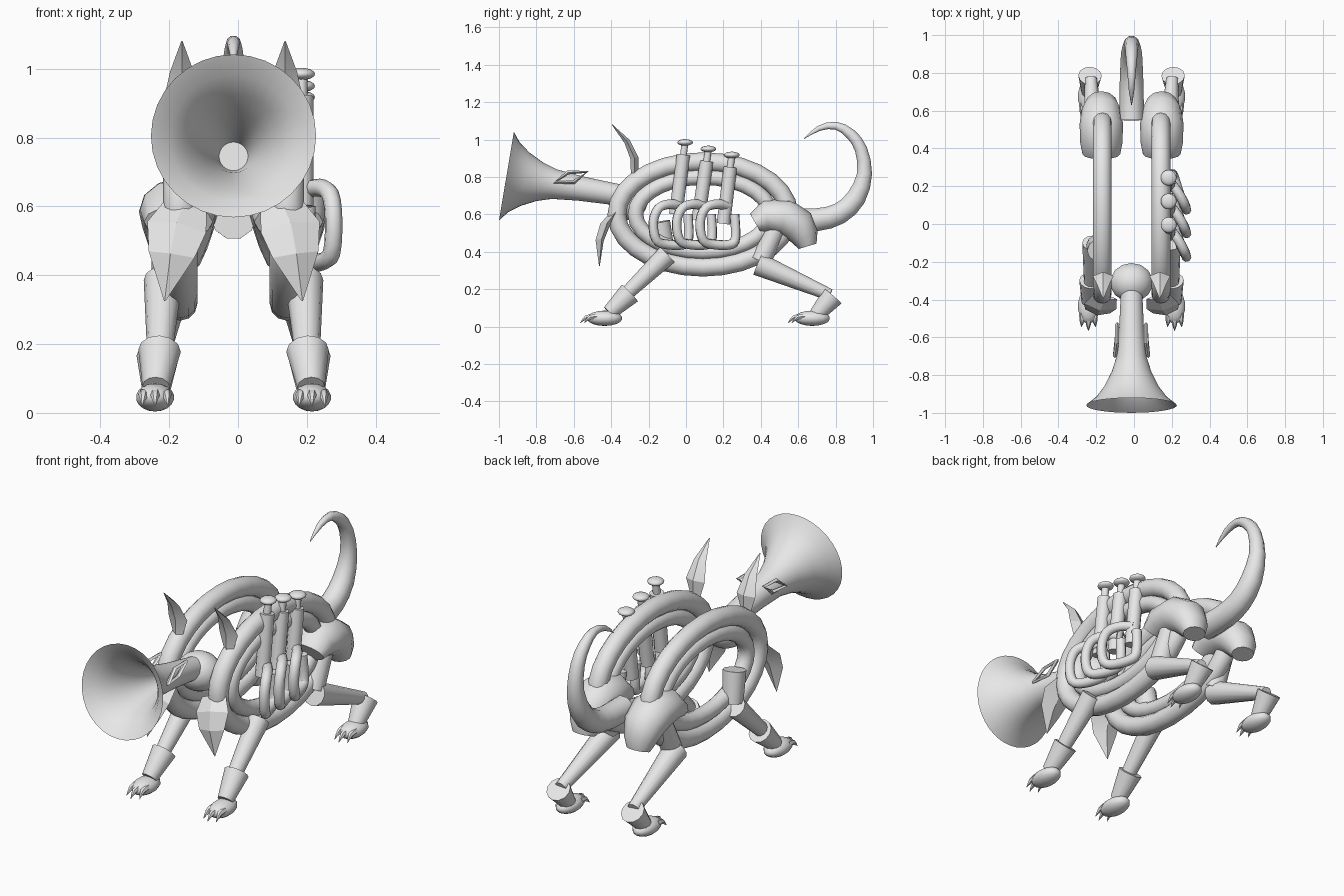
import bpy, bmesh, math
from mathutils import Vector, Matrix

cube = bpy.data.objects.get("Cube")
if cube:
    bpy.data.objects.remove(cube, do_unlink=True)

MID = -0.013  # mirror plane of the body

metal = bpy.data.materials.new("plain grey")
metal.use_nodes = True
GREY = (0.8, 0.8, 0.8, 1)
metal.diffuse_color = GREY
metal.node_tree.nodes["Principled BSDF"].inputs["Base Color"].default_value = GREY


def finish(name, bm, angle=40, recalc=True):
    if recalc:
        bmesh.ops.recalc_face_normals(bm, faces=bm.faces[:])
    mesh = bpy.data.meshes.new(name)
    bm.to_mesh(mesh)
    bm.free()
    mesh.materials.append(metal)
    for p in mesh.polygons:
        p.use_smooth = True
    mesh.set_sharp_from_angle(angle=math.radians(angle))
    obj = bpy.data.objects.new(name, mesh)
    bpy.context.collection.objects.link(obj)
    return obj


def smooth_path(pts, steps):
    """Catmull-Rom resampling of (x, y, z, ru, rw) tuples."""
    pts = [Vector(p) for p in pts]
    out = []
    for i in range(len(pts) - 1):
        a, b = pts[max(i - 1, 0)], pts[i]
        c, d = pts[i + 1], pts[min(i + 2, len(pts) - 1)]
        for k in range(steps):
            t = k / steps
            out.append(0.5 * (2 * b + (c - a) * t + (2 * a - 5 * b + 4 * c - d) * t * t
                              + (3 * b - a - 3 * c + d) * t ** 3))
    return out + [pts[-1]]


def loft(name, pts, sides=12, steps=1, closed=False, caps=(True, True), angle=40, spin=0.0):
    """Sweep an elliptic section along points (x, y, z, radius[, second radius])."""
    pts = [tuple(p) if len(p) == 5 else tuple(p) + (p[3],) for p in pts]
    if steps > 1:
        pts = smooth_path(pts, steps)
    n = len(pts)
    pos = [Vector(p[:3]) for p in pts]
    bm = bmesh.new()
    rings, u = [], Vector((1, 0, 0))
    for i in range(n):
        if closed:
            t = pos[(i + 1) % n] - pos[i - 1]
        else:
            t = pos[min(i + 1, n - 1)] - pos[max(i - 1, 0)]
        t.normalize()
        if i == 0 and abs(t.x) > 0.9:
            u = Vector((0, 1, 0))
        u = (u - t * u.dot(t)).normalized()
        w = t.cross(u)
        rings.append([bm.verts.new(pos[i] + u * pts[i][3] * math.cos(a) + w * pts[i][4] * math.sin(a))
                      for a in (spin + math.tau * k / sides for k in range(sides))])
    for i in range(n if closed else n - 1):
        a, b = rings[i], rings[(i + 1) % n]
        for k in range(sides):
            m = (k + 1) % sides
            bm.faces.new((a[k], a[m], b[m], b[k]))
    if not closed:
        if caps[0]:
            bm.faces.new(rings[0][::-1])
        if caps[1]:
            bm.faces.new(rings[-1])
    return finish(name, bm, angle)


def ball(name, centre, size, u=14, v=9):
    bm = bmesh.new()
    bmesh.ops.create_uvsphere(bm, u_segments=u, v_segments=v, radius=1,
                              matrix=Matrix.Translation(centre) @ Matrix.Diagonal((*size, 1)))
    return finish(name, bm, 60)


# Horn bell: outer wall, and inner wall ending in a small throat disc
rim, axis = Vector((MID, -0.96, 0.805)), Vector((0, 0.985, -0.165))
bell = [(0, 0.24), (0.04, 0.19), (0.1, 0.145), (0.18, 0.105), (0.26, 0.08), (0.4, 0.066), (0.63, 0.056)]
loft("bell_outside", [(*(rim + axis * d), r) for d, r in bell], 32, caps=(False, True))
inner = [(d, r - 0.005 * (d > 0)) for d, r in bell[:4]] + [(0.28, 0.062), (0.36, 0.042)]
loft("bell_inside", [(*(rim + axis * d), r) for d, r in inner], 32, caps=(False, True))
ball("neck_ball", (MID, -0.31, 0.67), (0.115, 0.105, 0.1))

# Tail
tail = [(0.55, 0.57, 0.066), (0.7, 0.572, 0.064), (0.82, 0.605, 0.06), (0.91, 0.69, 0.055),
        (0.955, 0.82, 0.042), (0.935, 0.95, 0.035), (0.88, 1.03, 0.03), (0.8, 1.075, 0.022),
        (0.71, 1.06, 0.015), (0.63, 1.005, 0.002)]
loft("tail", [(MID, y, z, r) for y, z, r in tail], 10, steps=2, angle=50)

for side, s in (("left", 1), ("right", -1)):
    def at(dx, rows):
        return [(MID + s * dx, *row) for row in rows]

    # Coiled body tubes
    for label, a, b, r in (("outer", 0.46, 0.282, 0.05), ("inner", 0.36, 0.2, 0.042)):
        ring = [(0.09 + a * math.cos(q), 0.6 + b * math.sin(q), r)
                for q in (math.tau * k / 28 for k in range(28))]
        loft(f"{side}_{label}_coil", at(0.155, ring), 12, closed=True)

    # Haunch with a flat cut end
    loft(f"{side}_haunch", at(0.16, [(0.37, 0.555, 0.1, 0.055), (0.43, 0.59, 0.112, 0.09),
                                    (0.53, 0.585, 0.115, 0.1), (0.6, 0.54, 0.105, 0.095),
                                    (0.635, 0.48, 0.085, 0.075), (0.65, 0.43, 0.062, 0.05)]), 12, angle=50)

    # Ears and chest spikes: faceted leaves
    loft(f"{side}_ear", at(0.15, [(-0.275, 0.82, 0.03, 0.02), (-0.275, 0.9, 0.055, 0.022),
                                 (-0.315, 0.99, 0.035, 0.016), (-0.395, 1.08, 0.002, 0.002)]),
         4, angle=20)
    loft(f"{side}_chest_spike", [(MID + s * dx, y, z, w, t) for dx, y, z, w, t in
                                 ((0.14, -0.385, 0.6, 0.065, 0.02), (0.165, -0.435, 0.54, 0.088, 0.026),
                                  (0.18, -0.462, 0.46, 0.068, 0.022), (0.2, -0.463, 0.325, 0.002, 0.002))],
         4, angle=20)

    # Diamond eye frame on the horn
    eye = [(0.088, -0.70, 0.772), (0.078, -0.63, 0.825), (0.076, -0.53, 0.827), (0.078, -0.60, 0.772)]
    loft(f"{side}_eye_frame", [(MID + s * x, y, z, 0.011) for x, y, z in eye], 4, closed=True, angle=20)

    # Legs
    loft(f"{side}_front_leg", [(MID + s * 0.205, -0.1, 0.385, 0.056), (MID + s * 0.215, -0.33, 0.165, 0.036)], 12)
    loft(f"{side}_front_cuff", [(MID + s * 0.215, -0.3, 0.18, 0.062), (MID + s * 0.225, -0.41, 0.075, 0.04)], 12)
    loft(f"{side}_thigh", at(0.18, [(0.49, 0.54, 0.05), (0.4, 0.35, 0.055)]), 12)
    loft(f"{side}_rear_leg", [(MID + s * 0.195, 0.385, 0.335, 0.062), (MID + s * 0.215, 0.77, 0.17, 0.032)], 12)
    loft(f"{side}_rear_cuff", [(MID + s * 0.22, 0.785, 0.165, 0.062), (MID + s * 0.225, 0.695, 0.06, 0.04)], 12)

    # Feet with three claws each
    for label, y in (("front", -0.435), ("rear", 0.675)):
        cx = MID + s * 0.228
        ball(f"{side}_{label}_foot", (cx, y, 0.045), (0.057, 0.095, 0.041))
        for k in (-1, 0, 1):
            x = cx + k * 0.034
            out = 0.02 * abs(k)
            loft(f"{side}_{label}_claw", [(x, y - 0.055 + out, 0.055, 0.016), (x, y - 0.098 + out, 0.05, 0.013),
                                          (x + k * 0.004, y - 0.13 + out, 0.02, 0.001)], 6, steps=2)

# Shoulder sleeve on the side without valves
loft("shoulder_sleeve", [(-0.2, -0.11, 0.4, 0.052), (-0.19, -0.14, 0.56, 0.058)], 10)

# Valves with buttons, and their looped slides
for i, (y, top, low, foot) in enumerate(((-0.005, 0.985, 0.6, -0.055), (0.12, 0.95, 0.57, 0.065),
                                         (0.245, 0.918, 0.55, 0.2))):
    x = 0.183
    lean = (y - foot) / (top - low)

    def on(z):
        return (x, foot + lean * (z - low), z)

    loft("valve_barrel", [(*on(low), 0.036), (*on(top - 0.065), 0.036)], 12)
    loft("valve_stem", [(*on(top - 0.07), 0.019), (*on(top - 0.01), 0.019)], 10)
    ball("valve_button", (x, y, top), (0.042, 0.042, 0.018), 14, 8)
    b = -0.175 + 0.125 * i
    slide = [(0.19, b + 0.15, 0.645), (0.235, b + 0.09, 0.655), (0.268, b + 0.03, 0.635), (0.278, b, 0.56),
             (0.272, b + 0.015, 0.465), (0.245, b + 0.07, 0.44), (0.215, b + 0.165, 0.44),
             (0.205, b + 0.19, 0.48), (0.2, b + 0.185, 0.6)]
    loft("valve_slide", [(*p, 0.026) for p in slide], 8, steps=3, angle=60)
